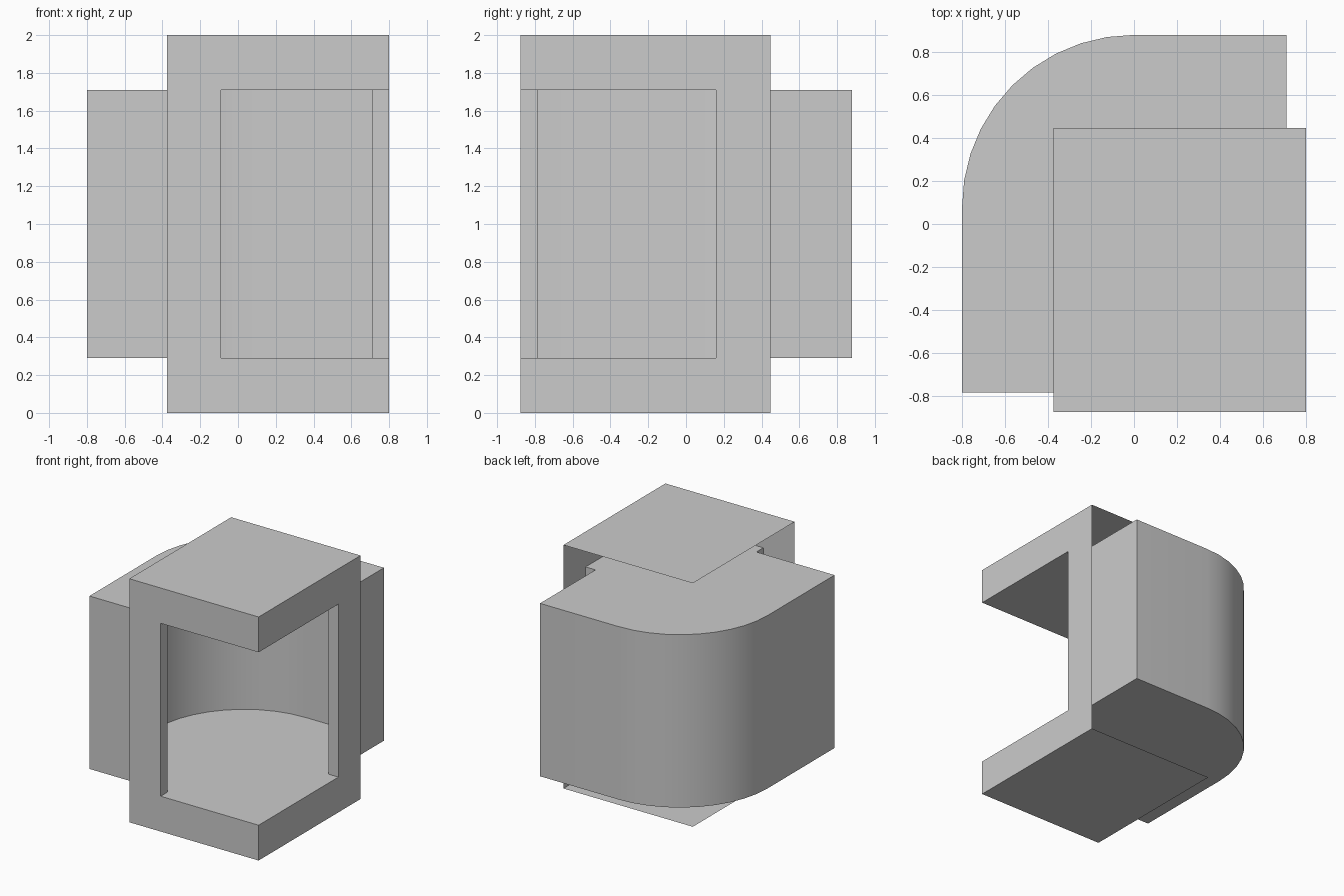
import bpy, bmesh, math

if "Cube" in bpy.data.objects:
    bpy.data.objects.remove(bpy.data.objects["Cube"])

Z0, Z1, H = 0.29, 1.71, 2.0      # window bottom, window top, full height
L, R, F, B = -0.375, 0.80, -0.875, 0.447  # frame extents


def make_object(name, faces):
    """Build one welded open shell from a list of faces (point lists)."""
    bm = bmesh.new()
    for pts in faces:
        bm.faces.new([bm.verts.new(p) for p in pts])
    bmesh.ops.remove_doubles(bm, verts=bm.verts[:], dist=1e-4)
    mesh = bpy.data.meshes.new(name)
    bm.to_mesh(mesh)
    bm.free()
    ob = bpy.data.objects.new(name, mesh)
    bpy.context.collection.objects.link(ob)
    return ob


def bracket(outer, jamb, corner):
    """C-shaped (u, z) outline, open towards the shared corner."""
    return [(outer, 0), (corner, 0), (corner, Z0), (jamb, Z0),
            (jamb, Z1), (corner, Z1), (corner, H), (outer, H)]


# Corner window frame: thin front and right faces with top and bottom plates
front = [(x, F, z) for x, z in bracket(L, -0.09, R)]
right = [(R, y, z) for y, z in reversed(bracket(B, 0.16, F))]
plate = [(L, F), (R, F), (R, B), (L, B)]
top = [(x, y, H) for x, y in plate]
bottom = [(x, y, 0) for x, y in reversed(plate)]
make_object("window_frame", [front, right, top, bottom])

# Rounded alcove behind the window: floor, ceiling and single-skin walls
radius, cy, steps = 0.80, 0.08, 10
arc = []
for i in range(steps + 1):
    a = math.pi / 2 * (1 + i / steps)
    arc.append((radius * math.cos(a), cy + radius * math.sin(a)))
outline = ([(R, F), (R, 0.16), (0.71, 0.16), (0.71, 0.88)] + arc
           + [(-0.80, -0.785), (-0.09, -0.785), (-0.09, F)])
faces = [[(x, y, Z1) for x, y in outline],
         [(x, y, Z0) for x, y in reversed(outline)]]
# The front and right sides of the outline stay open
for p, q in zip(outline[1:-1], outline[2:]):
    faces.append([(*p, Z0), (*q, Z0), (*q, Z1), (*p, Z1)])
alcove = make_object("rounded_alcove", faces)

# Smooth curve, sharp edges
bpy.context.view_layer.objects.active = alcove
alcove.select_set(True)
bpy.ops.object.shade_smooth_by_angle(angle=math.radians(30))
